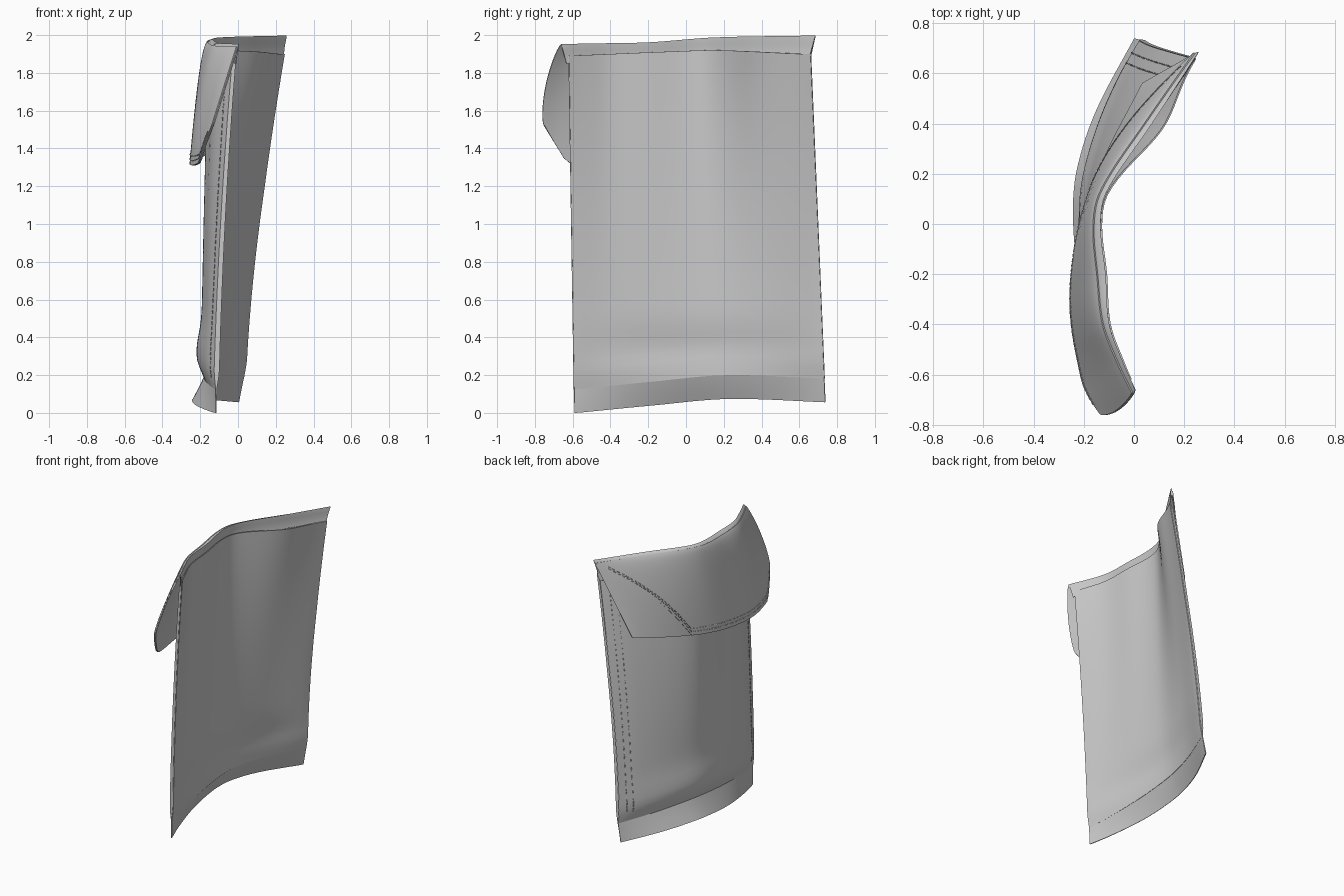
import bpy, bmesh, math

if "Cube" in bpy.data.objects:
    bpy.data.objects.remove(bpy.data.objects["Cube"])

fabric = bpy.data.materials.new("grey_fabric")
fabric.diffuse_color = (0.6, 0.6, 0.6, 1)
fabric.use_nodes = True
fabric.node_tree.nodes["Principled BSDF"].inputs["Base Color"].default_value = fabric.diffuse_color


def spline(pts, x):
    """Smooth curve through (x, value) points."""
    x = min(max(x, pts[0][0]), pts[-1][0])
    n = len(pts)
    i = 0
    while i < n - 2 and x > pts[i + 1][0]:
        i += 1

    def slope(k):
        a, b = pts[max(k - 1, 0)], pts[min(k + 1, n - 1)]
        return (b[1] - a[1]) / (b[0] - a[0])
    (x0, v0), (x1, v1) = pts[i], pts[i + 1]
    h = x1 - x0
    t = (x - x0) / h
    return ((2*t**3 - 3*t*t + 1) * v0 + (t**3 - 2*t*t + t) * h * slope(i)
            + (3*t*t - 2*t**3) * v1 + (t**3 - t*t) * h * slope(i + 1))


def sheet(name, f, nu=40, nv=32, thick=0.006):
    """Cloth sheet from f(u, v), u and v in 0..1."""
    bm = bmesh.new()
    rows = [[bm.verts.new(f(i / nu, j / nv)) for i in range(nu + 1)] for j in range(nv + 1)]
    for j in range(nv):
        for i in range(nu):
            bm.faces.new((rows[j][i], rows[j][i+1], rows[j+1][i+1], rows[j+1][i]))
    me = bpy.data.meshes.new(name)
    bm.to_mesh(me)
    bm.free()
    me.materials.append(fabric)
    ob = bpy.data.objects.new(name, me)
    bpy.context.collection.objects.link(ob)
    mod = ob.modifiers.new("cloth", 'SOLIDIFY')
    mod.thickness, mod.offset = thick, 0
    bpy.ops.object.select_all(action='DESELECT')
    ob.select_set(True)
    bpy.context.view_layer.objects.active = ob
    bpy.ops.object.modifier_apply(modifier="cloth")
    bpy.ops.object.shade_smooth_by_angle(angle=math.radians(50))
    return ob


def stitches(name, f, n=40):
    """Dashed thread along the path f(t)."""
    cu = bpy.data.curves.new(name, 'CURVE')
    cu.dimensions = '3D'
    cu.bevel_depth, cu.bevel_resolution = 0.0025, 0
    cu.materials.append(fabric)
    for k in range(n):
        sp = cu.splines.new('POLY')
        sp.points.add(1)
        for q, t in zip(sp.points, (k / n, (k + 0.65) / n)):
            q.co = (*f(t), 1)
    bpy.context.collection.objects.link(bpy.data.objects.new(name, cu))


# Plan curves of the pouch: x by y, at the bottom and at the mouth
LOW = [(-.6, -.115), (-.45, -.14), (-.2, -.165), (.05, -.17), (.22, -.155), (.45, -.095), (.74, .025)]
TOP = [(-.66, 0), (-.55, -.05), (-.4, -.105), (-.2, -.12), (0, -.14), (.13, -.115), (.4, .065), (.69, .255)]
BOTTOM_Z = [(-.59, 0), (-.2, .04), (.2, .075), (.74, .055)]
MOUTH_Z = [(-.62, 1.89), (0, 1.915), (.2, 1.92), (.66, 1.9)]


def place(u, z):
    """Point on the middle surface of the pouch."""
    k = z / 1.9
    y = (-.59 - .03 * k) * (1 - u) + (.74 - .08 * k) * u
    w = max(k, 0) ** 1.5
    x = spline(LOW, y) * (1 - w) + spline(TOP, y) * w
    sag = .025 * math.exp(-((z - .33) / .12) ** 2) * math.sin(math.pi * u)
    return x - sag, y


def panel(side, depth, edge, drop, gape):
    def f(u, v):
        y0 = -.6 + 1.3 * u
        zb = spline(BOTTOM_Z, y0) + .125
        z = zb + (spline(MOUTH_Z, y0) - drop - zb) * v ** 1.2
        x, y = place(u, z)
        puff = edge + (1 - edge) * min(1, min(u, 1 - u) / .1) ** .7
        rise = min(1, v ** 1.2 / .05)
        # the mouth gapes open on the far half
        x += gape * math.exp(-((y - .38) / .16) ** 2) * v ** 4
        return x + side * depth * puff * rise * (1 - .35 * v), y, z
    return f


back = panel(1, .015, .8, 0, .05)
front = panel(-1, .025, .45, .05, 0)
sheet("back_panel", back)
sheet("front_panel", front)


# Side walls closing the two panels
def wall(u):
    def f(s, v):
        a, b = back(u, v), front(u, v)
        return tuple(p + (q - p) * s for p, q in zip(a, b))
    return f


sheet("near_side_seam", wall(0), 2)
sheet("far_side_seam", wall(1), 2)


# Flat hem flaring out below the pouch
def hem(u, v):
    z = spline(BOTTOM_Z, -.6 + 1.3 * u) + .13 * v
    x, y = place(u, z)
    return x - (.06 * math.sin(math.pi * u) + .022 * u) * (1 - v), y, z


sheet("bottom_hem", hem, 40, 4)

# Flap: ridge line and lower edge, both by u
RIDGE_Z = [(0, 1.95), (.2, 1.955), (.35, 1.96), (.6, 1.985), (1, 1.995)]
EDGE_Y = [(0, -.75), (.05, -.69), (.1, -.62), (.4, -.2), (.7, .22), (1, .56)]
EDGE_Z = [(0, 1.52), (.05, 1.42), (.1, 1.325), (.4, 1.325), (.7, 1.38), (1, 1.45)]
EDGE_X = [(0, -.13), (.05, -.17), (.1, -.2), (.3, -.245), (.5, -.22), (.7, -.135), (1, .035)]


def flap(u, s, lift=0):
    """s runs from the ridge (0) down to the lower edge (1)."""
    yr = -.66 + 1.345 * u
    xr, zr = spline(TOP, yr) + .005, spline(RIDGE_Z, u)
    e = 1 - .55 * math.sin(math.pi * u) ** .6         # rounder fold in the middle
    near = -.037 * math.sin(math.pi * min(s, 1)) ** .6 * max(0, 1 - u / .15) if 0 < s < 1 else 0
    x = xr + (spline(EDGE_X, u) - xr) * s ** e
    y = yr + (spline(EDGE_Y, u) - yr) * s + near
    z = zr + (spline(EDGE_Z, u) - zr) * s ** (1 + .25 * math.sin(math.pi * u))
    return x - lift, y, z


def flap_sheet(u, v):
    if v > .12:
        return flap(u, (v - .12) / .88)
    # inner strip rising from behind the mouth to the ridge
    x, y, z = flap(u, 0)
    k = 1 - v / .12
    return x - .015 * math.sin(k * 1.57), y * (1 - .04 * k), z - .1 * k


sheet("flap", flap_sheet, 48, 50)


def cut(u):
    """Lower limit of the flap's top layer: a diagonal on the far side."""
    return 1.0 if u < .66 else max(0.06, 1 - (u - .66) / .34 * .94)


sheet("flap_top_layer", lambda u, v: flap(u, .03 + (cut(u) - .03) * v, .008), 50, 30)


# Thread lines
def panel_thread(u):
    def f(t):
        x, y, z = front(u, .06 + .9 * t)
        return x - .004, y, z
    return f


for k, m in enumerate((.035, .065)):
    stitches(f"flap_stitches_{k+1}", lambda t: flap(.03 + .94 * t, max(.04, cut(.03 + .94 * t) - m), .012), 70)
    stitches(f"panel_stitches_{k+1}", panel_thread(1 - m), 50)
stitches("near_panel_stitches", panel_thread(.04), 50)
